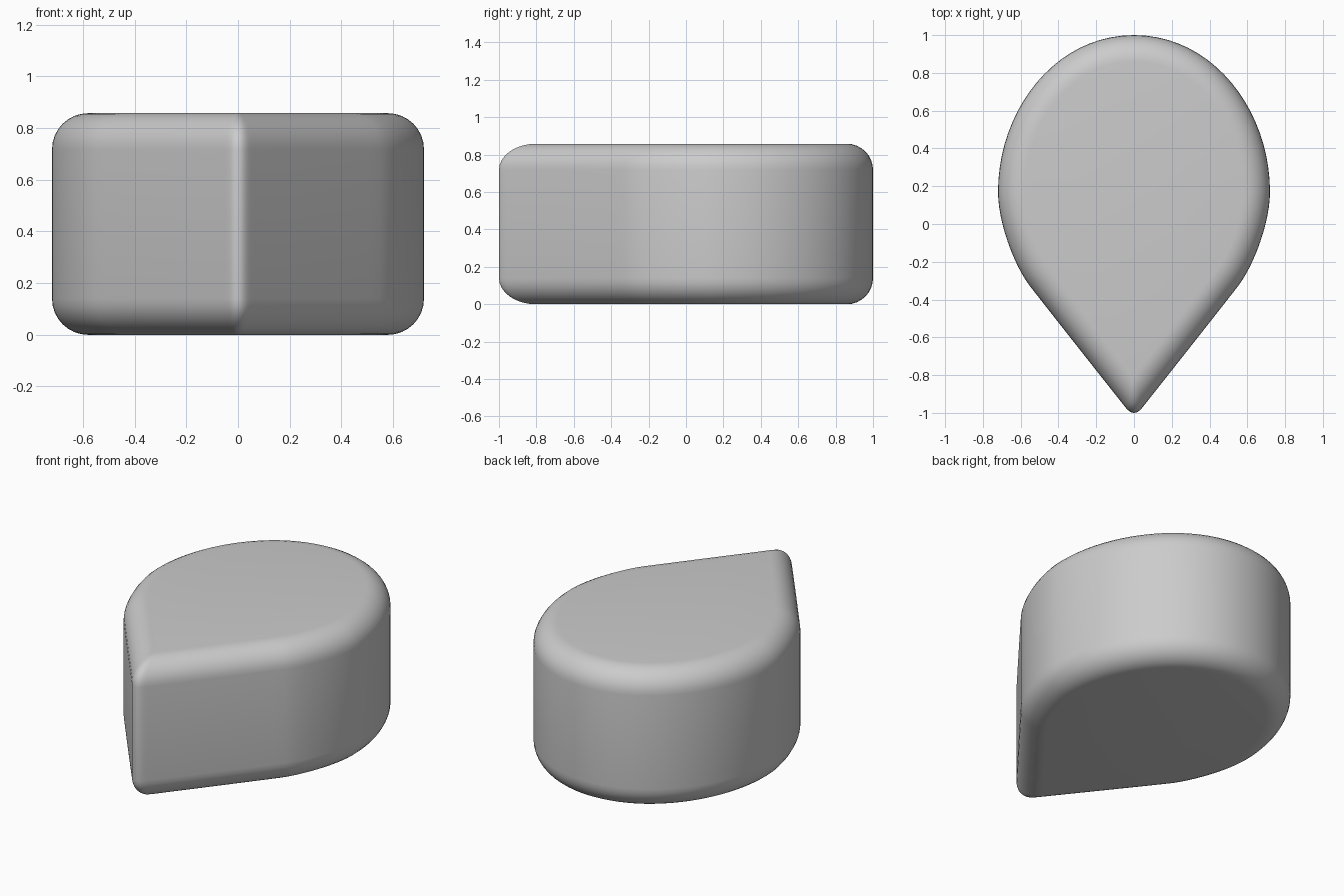
import bpy, bmesh
from math import sin, cos, pi
from mathutils import Vector
from mathutils.geometry import interpolate_bezier

if "Cube" in bpy.data.objects:
    bpy.data.objects.remove(bpy.data.objects["Cube"])

HEIGHT, ROUND, ROUND_STEPS = 0.858, 0.14, 8

# Right half of the teardrop outline, back to front tip (bezier segments)
segments = [
    [(0, 1), (0.42, 1), (0.72, 0.60), (0.72, 0.17), 20],
    [(0.72, 0.17), (0.72, 0.01), (0.635, -0.22), (0.55, -0.33), 12],
    [(0.55, -0.33), (0.39, -0.535), (0.22, -0.75), (0.06, -0.952), 12],
    [(0.06, -0.952), (0.04, -0.977), (0.025, -1), (0, -1), 6],
]
half = []
for a, b, c, d, n in segments:
    pts = interpolate_bezier(*(Vector((*p, 0)) for p in (a, b, c, d)), n + 1)
    half += [p.to_2d() for p in pts[:-1]]
half.append(Vector((0, -1)))

# Inset outline for the flat caps, meeting in a sharp tip on the centre line
inset = []
for i, p in enumerate(half):
    if i in (0, len(half) - 1):
        normal = Vector((0, 1 if i == 0 else -1))
    else:
        t = (half[i + 1] - half[i - 1]).normalized()
        normal = Vector((-t.y, t.x))
    inset.append(p - normal * ROUND)
cross = next(i for i, q in enumerate(inset) if i > 20 and q.x <= 0)
a, b = inset[cross - 1], inset[cross]
tip = a.lerp(b, a.x / (a.x - b.x))
inset = inset[:cross] + [tip] * (len(half) - cross)


def mirrored(pts):
    return pts + [Vector((-p.x, p.y)) for p in pts[-2:0:-1]]


outer, inner = mirrored(half), mirrored(inset)

# Stack rings: rounded bottom edge, straight wall, rounded top edge
levels = []
for k in range(ROUND_STEPS + 1):
    ang = k / ROUND_STEPS * pi / 2
    levels.append((1 - sin(ang), ROUND * (1 - cos(ang))))
levels += [(t, HEIGHT - z) for t, z in reversed(levels)]

bm = bmesh.new()
rings = [[bm.verts.new((*o.lerp(i, t), z)) for o, i in zip(outer, inner)]
         for t, z in levels]
n = len(outer)
for lo, hi in zip(rings, rings[1:]):
    for i in range(n):
        j = (i + 1) % n
        bm.faces.new((lo[i], lo[j], hi[j], hi[i]))
bm.faces.new(rings[0])
bm.faces.new(rings[-1])
bmesh.ops.remove_doubles(bm, verts=bm.verts, dist=0.0005)
bmesh.ops.recalc_face_normals(bm, faces=bm.faces)

mesh = bpy.data.meshes.new("teardrop_block")
bm.to_mesh(mesh)
bm.free()
block = bpy.data.objects.new("teardrop_block", mesh)
bpy.context.collection.objects.link(block)
bpy.context.view_layer.objects.active = block
block.select_set(True)
bpy.ops.object.shade_smooth_by_angle(angle=pi / 4)
